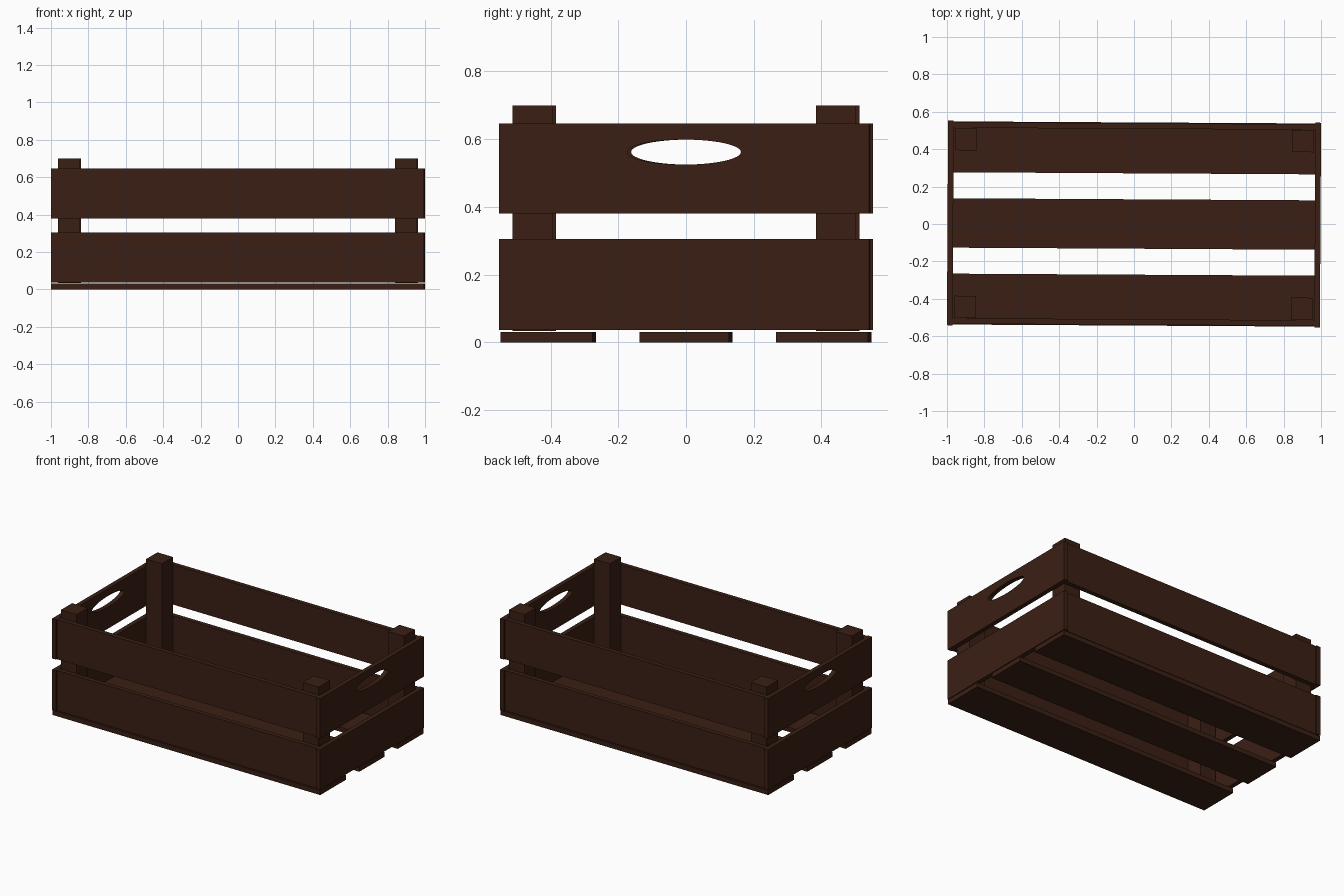
import bpy, bmesh, math
from mathutils import Matrix

if "Cube" in bpy.data.objects:
    bpy.data.objects.remove(bpy.data.objects["Cube"])

TWIST = Matrix.Rotation(-0.0057, 4, 'Z')   # the crate sits very slightly turned

wood = bpy.data.materials.new("dark_wood")
wood.diffuse_color = (0.042, 0.0137, 0.007, 1)
wood.use_nodes = True
wood.node_tree.nodes["Principled BSDF"].inputs["Base Color"].default_value = wood.diffuse_color


def finish(bm, name):
    bmesh.ops.recalc_face_normals(bm, faces=bm.faces)
    bm.transform(TWIST)
    me = bpy.data.meshes.new(name)
    bm.to_mesh(me)
    bm.free()
    me.materials.append(wood)
    ob = bpy.data.objects.new(name, me)
    bpy.context.collection.objects.link(ob)


def board(name, x, y, z):
    """Box from (min, max) pairs on each axis."""
    bm = bmesh.new()
    size = [b - a for a, b in (x, y, z)]
    mid = [(a + b) / 2 for a, b in (x, y, z)]
    bmesh.ops.create_cube(bm, size=1,
                          matrix=Matrix.Translation(mid) @ Matrix.Diagonal((*size, 1)))
    finish(bm, name)


def handle_board(name, x, y, z, hz, ry, rz, n=48):
    """End board with an oval hand hole."""
    bm = bmesh.new()
    outer = [(y[0], z[0]), (y[1], z[0]), (y[1], z[1]), (y[0], z[1])]
    oval = [(ry * math.cos(2 * math.pi * i / n), hz + rz * math.sin(2 * math.pi * i / n))
            for i in range(n)]
    edges = []
    for loop in (outer, oval):
        vs = [bm.verts.new((x[0], a, b)) for a, b in loop]
        edges += [bm.edges.new((vs[i - 1], vs[i])) for i in range(len(vs))]
    bmesh.ops.triangle_fill(bm, edges=edges, use_beauty=True)
    ext = bmesh.ops.extrude_face_region(bm, geom=bm.faces[:], use_keep_orig=True)
    moved = [g for g in ext["geom"] if isinstance(g, bmesh.types.BMVert)]
    bmesh.ops.translate(bm, verts=moved, vec=(x[1] - x[0], 0, 0))
    finish(bm, name)


LOW, HIGH = (0.036, 0.305), (0.38, 0.647)
END_Y = (-0.547, 0.547)

# floor slats
for label, yc, h in (("front", -0.407, 0.136), ("middle", 0, 0.132), ("back", 0.407, 0.136)):
    board(f"floor_slat_{label}", (-0.997, 0.997), (yc - h, yc + h), (0, 0.031))

# long side boards
for label, s in (("front", -1), ("back", 1)):
    ys = sorted((s * 0.509, s * 0.539))
    board(f"{label}_board_lower", (-0.967, 0.967), ys, LOW)
    board(f"{label}_board_upper", (-0.967, 0.967), ys, HIGH)

# end boards, the upper ones with hand holes
for label, s in (("left", -1), ("right", 1)):
    xs = sorted((s * 0.967, s * 0.997))
    board(f"{label}_end_lower", xs, END_Y, LOW)
    handle_board(f"{label}_end_upper", xs, END_Y, HIGH, 0.562, 0.168, 0.037)

# corner posts
for lx, sx in (("left", -1), ("right", 1)):
    for ly, sy in (("front", -1), ("back", 1)):
        board(f"{ly}_{lx}_post", sorted((sx * 0.842, sx * 0.959)),
              sorted((sy * 0.389, sy * 0.507)), (0.033, 0.70))
